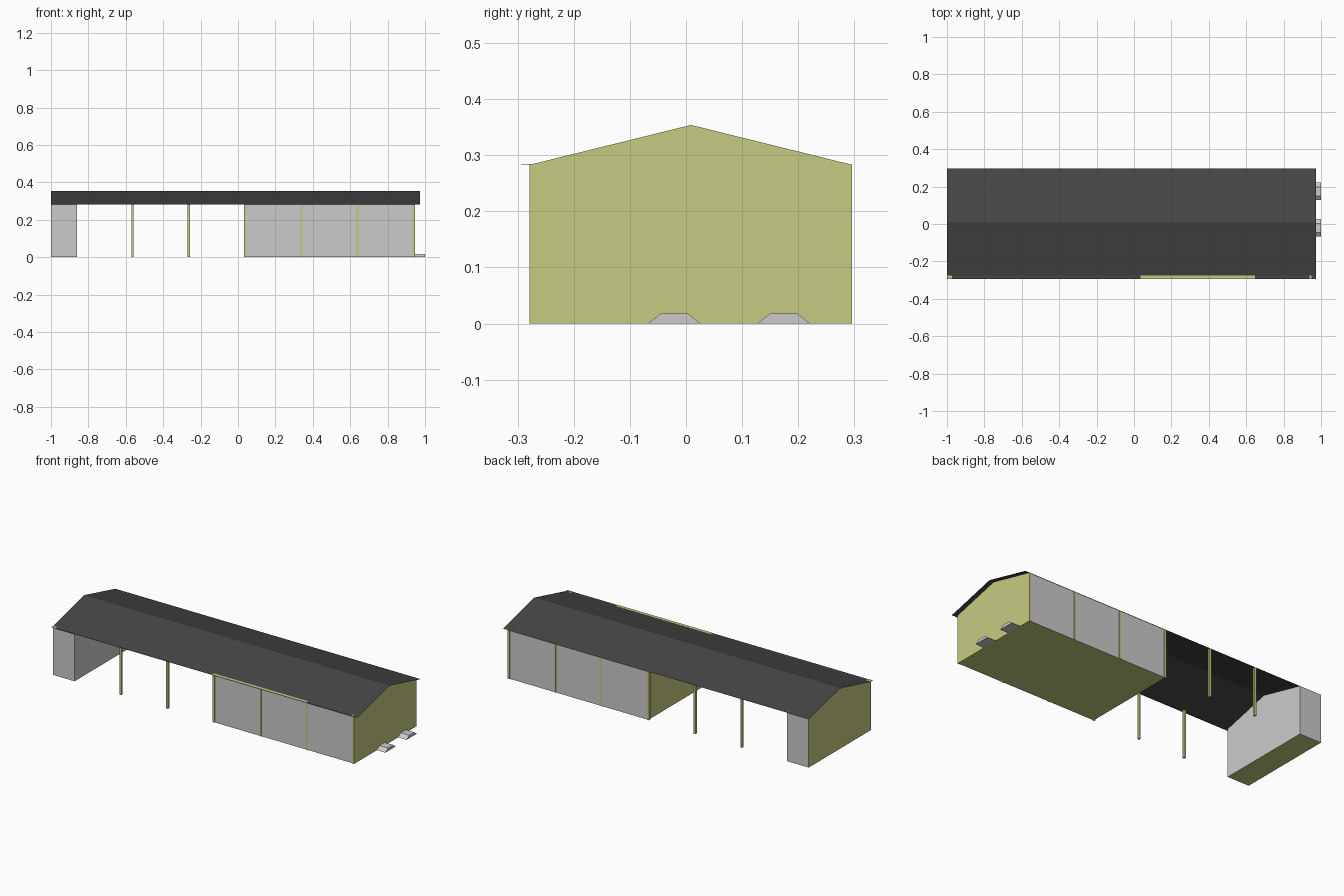
import bpy

cube = bpy.data.objects.get("Cube")
if cube:
    bpy.data.objects.remove(cube, do_unlink=True)


def make_material(name, color):
    mat = bpy.data.materials.new(name)
    mat.use_nodes = True
    mat.diffuse_color = (*color, 1)
    bsdf = mat.node_tree.nodes["Principled BSDF"]
    bsdf.inputs["Base Color"].default_value = (*color, 1)
    bsdf.inputs["Roughness"].default_value = 0.9
    return mat


YELLOW = make_material("olive yellow", (0.57, 0.60, 0.22))
GREY = make_material("light grey", (0.6, 0.6, 0.6))
DARK = make_material("charcoal", (0.06, 0.06, 0.06))

# Shared building dimensions
FRONT, BACK, RIDGE_Y = -0.279, 0.296, 0.009
EAVE, RIDGE = 0.283, 0.355
LEFT_END, RIGHT_END, ROOF_END = -1.0, 0.945, 0.973
POST = 0.012


def make_object(name, verts, faces, mats):
    mesh = bpy.data.meshes.new(name)
    mesh.from_pydata(verts, [], faces)
    for mat in mats:
        mesh.materials.append(mat)
    mesh.update()
    obj = bpy.data.objects.new(name, mesh)
    bpy.context.collection.objects.link(obj)
    return obj


def extrude_x(name, profile, x0, x1, mats, skip=()):
    """Closed (y, z) profile, counter-clockwise seen from +x, extruded along x."""
    n = len(profile)
    verts = [(x, y, z) for x in (x0, x1) for y, z in profile]
    faces = [(i, (i + 1) % n, n + (i + 1) % n, n + i) for i in range(n) if i not in skip]
    faces += [tuple(reversed(range(n))), tuple(range(n, 2 * n))]
    # Sides run against the winding, so flip them outward
    faces = [tuple(reversed(f)) if len(f) == 4 and f[0] < n <= f[2] else f for f in faces]
    return make_object(name, verts, faces, mats)


def box(name, x0, x1, y0, y1, z0, z1, mat):
    return extrude_x(name, [(y0, z0), (y1, z0), (y1, z1), (y0, z1)], x0, x1, [mat])


def gabled_room(name, x0, x1, inset, yellow_ends):
    """Room open under the roof: yellow floor, grey long walls, chosen end colours."""
    f, b = FRONT + inset, BACK - inset
    profile = [(f, 0), (b, 0), (b, EAVE), (RIDGE_Y, RIDGE - 0.001), (f, EAVE)]
    room = extrude_x(name, profile, x0, x1, [YELLOW, GREY], skip=(2, 3))
    for face in room.data.polygons:
        nx, ny, nz = face.normal
        end = "right" if nx > 0 else "left"
        is_yellow = abs(nz) > 0.9 or (abs(nx) > 0.9 and end in yellow_ends)
        face.material_index = 0 if is_yellow else 1
    return room


# Rooms at both ends
gabled_room("main_room", 0.038, RIGHT_END - 0.001, 0.003, ("left", "right"))
gabled_room("end_room", LEFT_END, -0.86, 0, ("left",))

# Full-width gable on the ramp end
gable = [(FRONT, 0), (BACK, 0), (BACK, EAVE), (RIDGE_Y, RIDGE - 0.001), (FRONT, EAVE)]
extrude_x("gable_wall", gable, RIGHT_END - 0.003, RIGHT_END, [YELLOW])

# Posts along both long sides
for i in range(6):
    x = -0.564 + 0.301 * i
    x = min(x, RIGHT_END - POST / 2)
    for side, y0 in (("front", FRONT), ("back", BACK - POST)):
        box(f"{side}_post_{i + 1}", x - POST / 2, x + POST / 2, y0, y0 + POST,
            0, EAVE - 0.001, YELLOW)

# Thin roof sheet with a flat front lip
lip = -0.294
line = [(lip, EAVE), (FRONT, EAVE), (RIDGE_Y, RIDGE), (BACK, EAVE)]
verts = [(x, y, z) for x in (LEFT_END, ROOF_END) for y, z in line]
make_object("roof", verts, [(i, i + 4, i + 5, i + 1) for i in range(3)], [DARK])

# Yellow trim plates lying on the front lip
for name, x0, x1 in (("long_trim", 0.035, 0.648), ("corner_trim", LEFT_END, -0.972),
                     ("end_trim", 0.938, 0.948)):
    box(name, x0, x1, lip, FRONT + 0.004, EAVE + 0.0005, EAVE + 0.0015, YELLOW)

# Entrance ramps
for i, y in enumerate((-0.021, 0.174)):
    profile = [(y - 0.047, 0), (y + 0.047, 0), (y + 0.024, 0.018), (y - 0.024, 0.018)]
    extrude_x(f"ramp_{i + 1}", profile, RIGHT_END, 1.0, [GREY])
